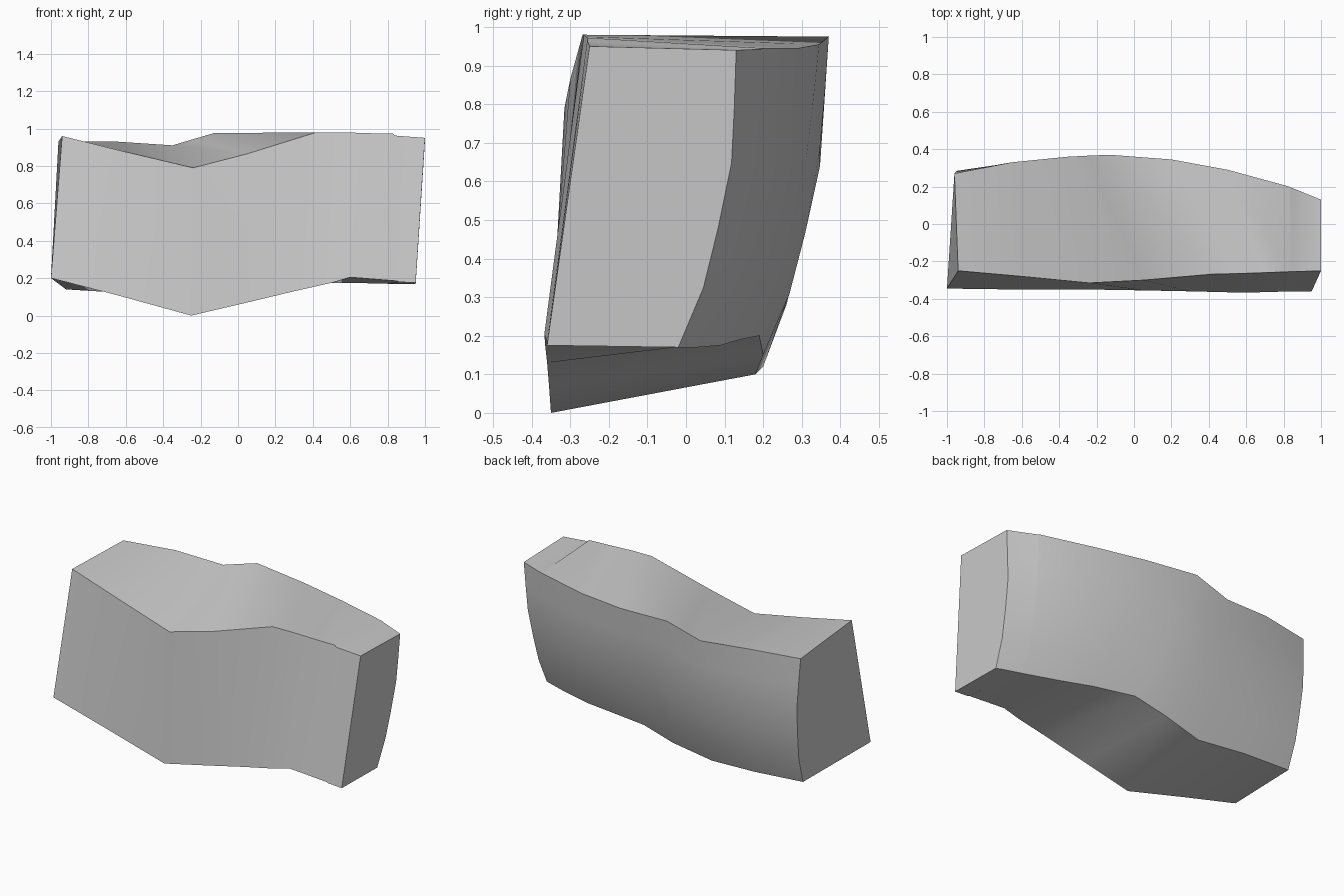
import bpy
import bmesh
from mathutils import Vector

default_cube = bpy.data.objects.get("Cube")
if default_cube:
    bpy.data.objects.remove(default_cube, do_unlink=True)


def make_material(name, colour):
    material = bpy.data.materials.new(name)
    material.use_nodes = True
    material.diffuse_color = colour
    shader = material.node_tree.nodes["Principled BSDF"]
    shader.inputs["Base Color"].default_value = colour
    shader.inputs["Roughness"].default_value = 0.8
    return material


# Four long edges of the slab, each running from the left end to the right end
front_top = [(-.94, -.25, .96), (-.6, -.28, .875), (-.24, -.315, .79), (.05, -.3, .865),
             (.42, -.268, .98), (.55, -.265, .98), (.7, -.26, .975), (.83, -.255, .972),
             (.84, -.255, .962), (1, -.25, .95)]
front_bottom = [(-1, -.345, .2), (-.65, -.35, .11), (-.25, -.35, 0), (.05, -.355, .07),
                (.3, -.36, .13), (.5, -.365, .175), (.6, -.367, .205), (.85, -.36, .185),
                (.86, -.36, .18), (.95, -.36, .175)]
back_bottom = [(-.92, .19, .14), (-.6, .2, .12), (-.3, .18, .1), (-.05, .2, .15),
               (.15, .19, .2), (.4, .14, .19), (.6, .09, .175), (.8, .03, .17),
               (.81, .027, .17), (.95, -.02, .17)]
back_top = [(-.96, .27, .93), (-.65, .33, .93), (-.35, .36, .91), (-.25, .365, .94),
            (-.13, .37, .975), (.2, .345, .955), (.5, .29, .945), (.83, .2, .945),
            (.84, .195, .943), (1, .13, .94)]

# Height fraction and outward swell of the rounded back wall
back_swell = [(.2, .035), (.4, .043), (.62, .045), (.8, .025)]


def cross_section(corners):
    """Closed loop: down the front, under, and up the swollen back."""
    top_f, low_f, low_b, top_b = (Vector(corner) for corner in corners)
    loop = [top_f, low_f, low_b]
    for fraction, swell in back_swell:
        loop.append(low_b.lerp(top_b, fraction) + Vector((0, swell, 0)))
    loop.append(top_b)
    return loop


# Loft the cross sections into one solid and close both ends
bm = bmesh.new()
rings = []
for corners in zip(front_top, front_bottom, back_bottom, back_top):
    rings.append([bm.verts.new(point) for point in cross_section(corners)])
for left, right in zip(rings, rings[1:]):
    count = len(left)
    for i in range(count):
        j = (i + 1) % count
        bm.faces.new((left[i], left[j], right[j], right[i]))
bm.faces.new(rings[0])
bm.faces.new(rings[-1])
bmesh.ops.recalc_face_normals(bm, faces=bm.faces)

mesh = bpy.data.meshes.new("curved_slab")
bm.to_mesh(mesh)
bm.free()
mesh.materials.append(make_material("plain grey", (.6, .6, .6, 1)))
slab = bpy.data.objects.new("curved_slab", mesh)
bpy.context.collection.objects.link(slab)

# Soft surfaces with crisp long edges
bpy.context.view_layer.objects.active = slab
slab.select_set(True)
bpy.ops.object.shade_smooth_by_angle(angle=.6)
